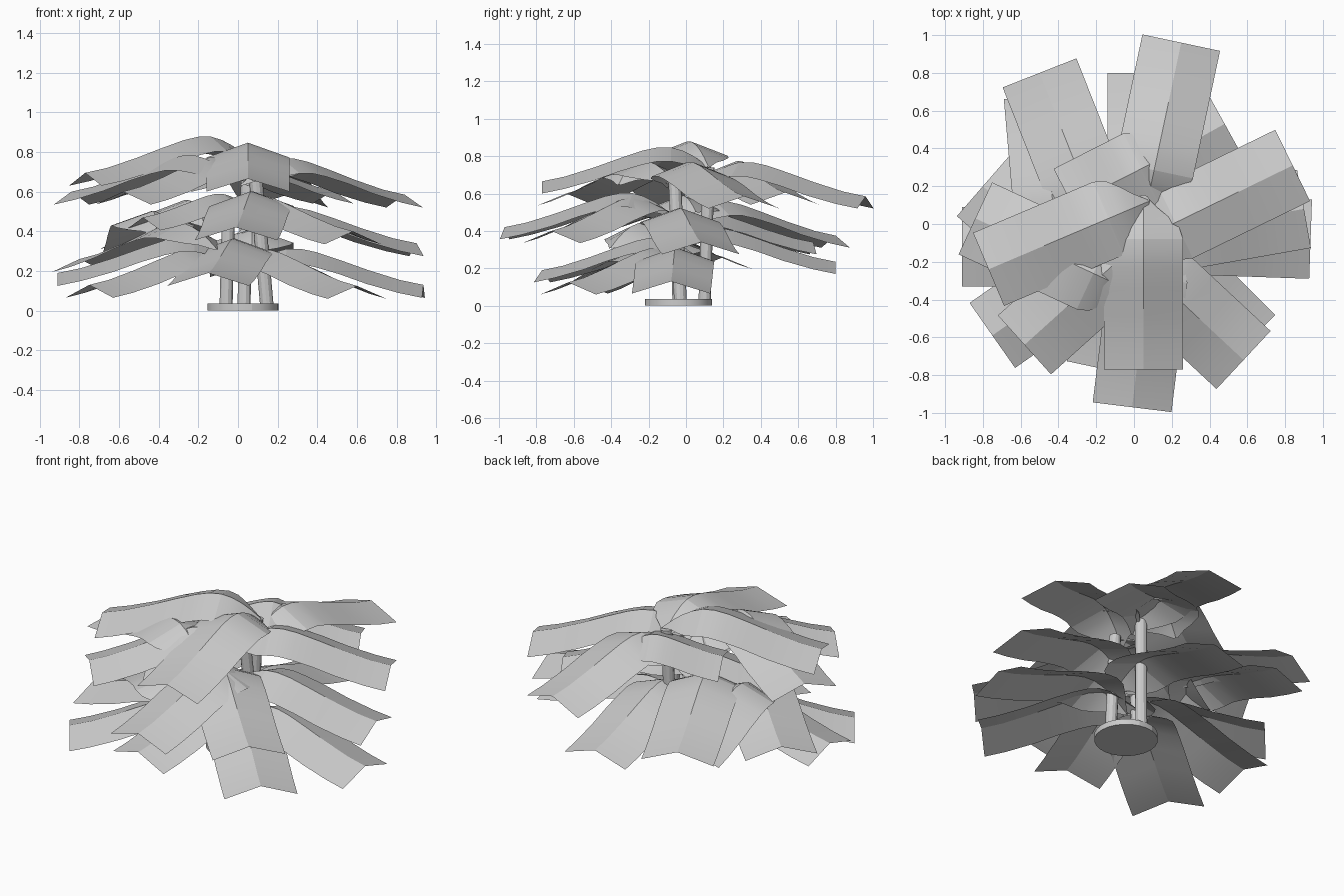
import bpy, bmesh
from math import radians, cos, sin
from mathutils import Vector

if "Cube" in bpy.data.objects:
    bpy.data.objects.remove(bpy.data.objects["Cube"])


def smooth(obj):
    bpy.ops.object.select_all(action='DESELECT')
    obj.select_set(True)
    bpy.context.view_layer.objects.active = obj
    bpy.ops.object.shade_smooth_by_angle(angle=radians(15))


# Round base plate
bpy.ops.mesh.primitive_cylinder_add(vertices=24, radius=0.18, depth=0.035,
                                    location=(0.025, -0.04, 0.0175))
bpy.context.object.name = "base_disc"
smooth(bpy.context.object)


# Slightly leaning stems
def stem(name, foot, top, r=0.034):
    a, b = Vector(foot), Vector(top)
    d = b - a
    bpy.ops.mesh.primitive_cylinder_add(vertices=12, radius=r, depth=d.length,
                                        location=(a + b) / 2)
    o = bpy.context.object
    o.name = name
    o.rotation_euler = d.to_track_quat('Z', 'Y').to_euler()
    smooth(o)


stem("stem_tall", (0.03, 0.1, 0.03), (0.05, 0.12, 0.74))
stem("stem_middle", (0.145, -0.03, 0.03), (0.09, -0.06, 0.66))
stem("stem_short", (-0.06, -0.04, 0.03), (-0.05, -0.05, 0.42))

# Leaf outline: distance back from the tip, height relative to tip, half width, edge drop
PROFILE = [(0.00, 0.00, 0.21, 0.065), (0.12, 0.025, 0.21, 0.065),
           (0.28, 0.075, 0.21, 0.07), (0.42, 0.125, 0.21, 0.07),
           (0.54, 0.165, 0.21, 0.075), (0.62, 0.182, 0.21, 0.075),
           (0.69, 0.182, 0.21, 0.075), (0.75, 0.165, 0.19, 0.07),
           (0.81, 0.135, 0.13, 0.055), (0.86, 0.10, 0.07, 0.03),
           (0.92, 0.05, 0.01, 0.005)]


# Folded leaf strip defined by the ridge point at its tip and its heading
def leaf(name, x, y, z, angle, scale=1.0):
    u = Vector((cos(radians(angle)), sin(radians(angle)), 0))
    side = Vector((-u.y, u.x, 0))
    tip = Vector((x, y, z))
    bm = bmesh.new()
    prev = None
    for d, h, w, drop in PROFILE:
        mid = tip - u * d * scale + Vector((0, 0, h * scale))
        low = Vector((0, 0, -drop))
        row = [bm.verts.new(mid - side * w + low), bm.verts.new(mid),
               bm.verts.new(mid + side * w + low)]
        if prev:
            for i in range(2):
                bm.faces.new((prev[i], row[i], row[i + 1], prev[i + 1]))
        prev = row
    bmesh.ops.recalc_face_normals(bm, faces=bm.faces)
    if sum(f.normal.z for f in bm.faces) < 0:
        bmesh.ops.reverse_faces(bm, faces=bm.faces)
    me = bpy.data.meshes.new(name)
    bm.to_mesh(me)
    bm.free()
    o = bpy.data.objects.new(name, me)
    bpy.context.collection.objects.link(o)
    smooth(o)


# Leaves per level: tip x, y, z, heading, length factor
LEVELS = {
    "top_leaf": [(0.05, -0.77, 0.665, 270, 1), (-0.77, -0.24, 0.695, 203, 1),
                 (-0.33, 0.105, 0.665, 207, 0.6)],
    "upper_leaf": [(0.25, 0.96, 0.585, 78, 1), (0.84, 0.31, 0.585, 26, 1),
                   (-0.84, 0.03, 0.60, 155, 1), (-0.58, -0.64, 0.60, 222, 0.95),
                   (0.48, 0.53, 0.605, 29, 0.8)],
    "middle_leaf": [(-0.01, -0.97, 0.42, 263, 1), (0.58, -0.72, 0.40, 317, 1),
                    (0.90, 0.08, 0.34, 10, 1), (-0.48, -0.20, 0.47, 205, 0.65),
                    (-0.50, 0.80, 0.375, 111.5, 1), (-0.48, 0.68, 0.34, 95, 0.9)],
    "lower_leaf": [(0.935, -0.08, 0.13, -2, 1), (0.60, -0.63, 0.125, 315, 1),
                   (-0.15, -0.77, 0.19, 258, 0.95), (-0.75, -0.59, 0.13, 215, 1),
                   (-0.91, -0.12, 0.19, 180, 1), (-0.80, 0.20, 0.26, 139, 1),
                   (0.07, 0.80, 0.235, 90, 1)],
}
for level, rows in LEVELS.items():
    for i, row in enumerate(rows):
        leaf(f"{level}_{i + 1}", *row)
